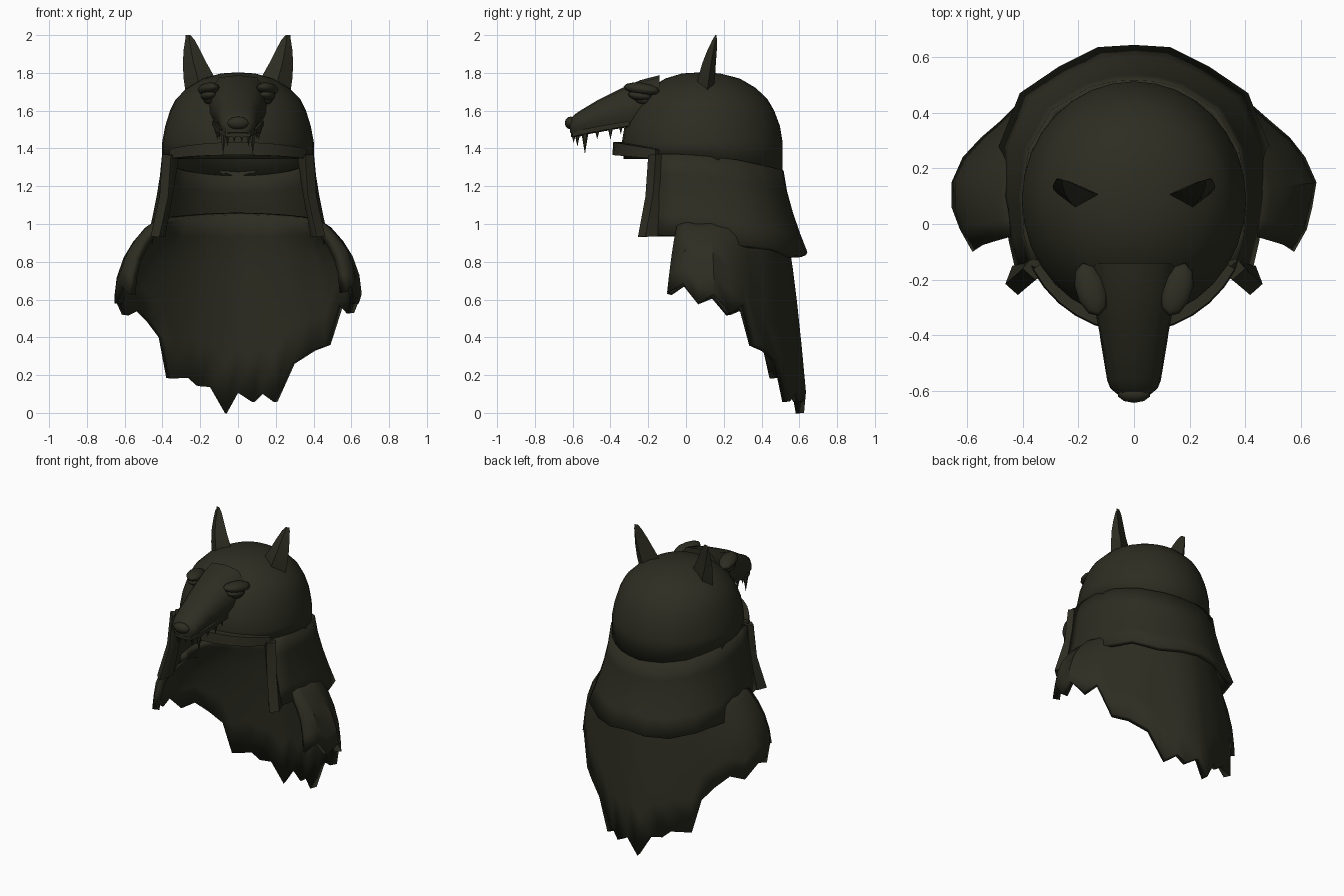
import bpy, bmesh, math
from mathutils import Vector

if "Cube" in bpy.data.objects:
    bpy.data.objects.remove(bpy.data.objects["Cube"])

hide = bpy.data.materials.new("dark_olive_hide")
hide.diffuse_color = (0.026, 0.026, 0.016, 1)
hide.use_nodes = True
hide.node_tree.nodes["Principled BSDF"].inputs["Base Color"].default_value = hide.diffuse_color


def finish(ob, thick=0, angle=35):
    ob.data.materials.append(hide)
    if thick:
        m = ob.modifiers.new("thickness", "SOLIDIFY")
        m.thickness, m.offset = thick, -1
    bpy.ops.object.select_all(action="DESELECT")
    bpy.context.view_layer.objects.active = ob
    ob.select_set(True)
    bpy.ops.object.shade_smooth_by_angle(angle=math.radians(angle))
    return ob


def loft(name, rows, closed=False, caps=False, thick=0, angle=35, out=None):
    """Skin a list of point rows; out = centre the faces should look away from."""
    bm = bmesh.new()
    vs = [[bm.verts.new(p) for p in r] for r in rows]
    n = len(rows[0])
    for a, b in zip(vs, vs[1:]):
        for i in range(n if closed else n - 1):
            j = (i + 1) % n
            bm.faces.new((a[i], a[j], b[j], b[i]))
    if caps:
        bm.faces.new(vs[0])
        bm.faces.new(vs[-1])
    bmesh.ops.remove_doubles(bm, verts=bm.verts, dist=0.0005)
    bmesh.ops.recalc_face_normals(bm, faces=bm.faces)
    if out:
        s = sum(f.normal.dot((f.calc_center_median() - Vector(out)) * Vector((1, 1, 0)))
                * f.calc_area() for f in bm.faces)
        if s < 0:
            bmesh.ops.reverse_faces(bm, faces=bm.faces)
    me = bpy.data.meshes.new(name)
    bm.to_mesh(me)
    bm.free()
    ob = bpy.data.objects.new(name, me)
    bpy.context.collection.objects.link(ob)
    return finish(ob, thick, angle)


def ball(name, loc, size, rot=(0, 0, 0), seg=10, rings=6):
    bpy.ops.mesh.primitive_uv_sphere_add(segments=seg, ring_count=rings, location=loc, rotation=rot)
    ob = bpy.context.object
    ob.name, ob.scale = name, size
    return finish(ob)


def mirrored(half):
    """Extend a right-side row, ending on the centre, to the left side."""
    return half + [(-p[0],) + tuple(p[1:]) for p in half[-2::-1]]


# Domed cap: (z, half width, front y, back y); its rim dips at the back
dome = [(1.345, .402, -.33, .512), (1.43, .402, -.34, .512), (1.52, .385, -.325, .497),
        (1.60, .36, -.29, .467), (1.66, .33, -.25, .432), (1.72, .27, -.19, .37),
        (1.77, .185, -.11, .285), (1.797, .09, -.02, .18), (1.803, 0, .08, .08)]
rows = []
for k, (z, rx, yf, yb) in enumerate(dome):
    ring = []
    for i in range(32):
        a = 2 * math.pi * i / 32
        y = (yf + yb) / 2 + math.sin(a) * (yb - yf) / 2
        dip = .09 * max(0, math.sin(a)) if k == 0 else 0
        ring.append((rx * math.cos(a), y, z - dip))
    rows.append(ring)
loft("cap_dome", rows, closed=True, thick=.02, out=(0, .08, 1.4))

# Neck guard hanging round the sides and back
top = mirrored([(.365, -.16, 1.37), (.396, -.04, 1.37), (.403, .10, 1.36), (.378, .27, 1.34),
                (.295, .41, 1.31), (.16, .492, 1.29), (.07, .513, 1.285), (0, .517, 1.28)])
low = mirrored([(.42, -.19, .94), (.45, -.06, .94), (.475, .10, .94), (.485, .28, .89),
                (.41, .47, .87), (.27, .565, .83), (.13, .635, .835), (0, .643, .85)])
rows = [[(a[0] + (b[0] - a[0]) * t ** 1.4, a[1] + (b[1] - a[1]) * t ** 1.4, a[2] + (b[2] - a[2]) * t)
         for a, b in zip(top, low)] for t in (0, .25, .5, .75, 1)]
loft("neck_guard", rows, thick=.03, out=(0, .1, 1.1))

# Brim band across the brow
rows = []
for i in range(13):
    a = math.pi * (1.17 + .66 * i / 12)
    c, s = math.cos(a), math.sin(a)
    f = max(0, (-s - .5) / .5)
    z0, z1 = 1.345 + .02 * f, 1.395 + .038 * f
    rows.append([(.36 * c, .07 + .385 * s, z0), (.425 * c, .07 + .46 * s, z0),
                 (.42 * c, .07 + .455 * s, z1), (.36 * c, .07 + .385 * s, z1)])
loft("brim", rows, closed=True, caps=True)

# Cheek strips edging the face opening
for sx, side in ((1, "right"), (-1, "left")):
    rows = []
    for z, x0, x1, y0, y1 in ((1.37, .31, .40, -.20, -.13), (1.15, .345, .415, -.215, -.14),
                              (.935, .385, .462, -.255, -.15)):
        rows.append([(sx * (x0 + .01), y0 + .025, z), (sx * (x1 - .045), y0, z - .005),
                     (sx * x1, y0 + .04, z), (sx * (x1 - .025), y1, z), (sx * x0, y1, z)])
    loft("cheek_strip_" + side, rows, closed=True, caps=True)

# Ragged cape: hem points run from right front round to left front
hem = [(.575, -.10, .64), (.62, -.02, .69), (.64, .06, .58), (.655, .15, .63), (.615, .24, .53),
       (.56, .31, .58), (.49, .37, .36), (.41, .44, .33), (.30, .51, .26), (.21, .55, .06),
       (.14, .59, .11), (.09, .61, .06), (0, .635, .11), (-.07, .625, 0), (-.15, .60, .14),
       (-.22, .57, .145), (-.27, .55, .19), (-.38, .48, .185), (-.42, .43, .40),
       (-.48, .37, .48), (-.55, .31, .55), (-.615, .24, .52), (-.655, .15, .61),
       (-.655, .06, .58), (-.625, -.02, .68), (-.58, -.10, .63)]
rows = []
for t in (0, .12, .3, .5, .75, 1):
    row = []
    for x, y, z in hem:
        a = math.atan2(y - .1, x)
        side = abs(math.cos(a)) ** 2
        tx, ty, tz = .42 * math.cos(a), .1 + .40 * math.sin(a), 1.06 - .03 * side
        bulge = 1 + .06 * side * math.sin(math.pi * t)
        w = t ** .62
        row.append(((tx + (x - tx) * w) * bulge, ty + (y - ty) * w, tz + (z - tz) * t))
    rows.append(row)
loft("cape", rows, thick=.045, out=(0, .1, .6))

# Snout: (y, half width, bottom z, top z)
rows = []
for y, w, z0, z1 in ((-.14, .165, 1.54, 1.788), (-.24, .152, 1.52, 1.762), (-.35, .132, 1.51, 1.715),
                     (-.46, .11, 1.50, 1.66), (-.56, .097, 1.485, 1.60), (-.59, .085, 1.475, 1.58),
                     (-.615, .055, 1.485, 1.55)):
    h = z1 - z0
    rows.append(mirrored([(0, y, z0), (.8 * w, y, z0), (w, y, z0 + .3 * h), (.95 * w, y, z0 + .65 * h),
                          (.6 * w, y, z0 + .95 * h), (0, y, z1)])[:-1])
loft("snout", rows, closed=True, caps=True, angle=45)
ball("nose", (0, -.61, 1.535), (.06, .032, .034))

# Upper lip flange under the snout
lip = mirrored([(.135, -.30, 1.52), (.12, -.42, 1.50), (.10, -.54, 1.478), (.065, -.60, 1.462),
                (0, -.61, 1.46)])
rows = [[(x, y, z + .025) for x, y, z in lip], lip, [(x * .7, y + .035, z) for x, y, z in lip],
        [(x * .7, y + .035, z + .025) for x, y, z in lip]]
loft("upper_lip", rows + rows[:1])


def tooth(name, x, y, z, length, r):
    bpy.ops.mesh.primitive_cone_add(vertices=6, radius1=r, radius2=0, depth=length,
                                    location=(x, y, z - length / 2), rotation=(math.pi, 0, 0))
    bpy.context.object.name = name
    finish(bpy.context.object)


for sx, side in ((1, "right"), (-1, "left")):
    # Teeth along each side
    for k, (x, y, z, l, r) in enumerate(((.02, -.595, 1.475, .045, .012), (.055, -.575, 1.475, .065, .014),
                                         (.078, -.535, 1.485, .115, .019), (.10, -.47, 1.50, .05, .014),
                                         (.11, -.40, 1.51, .065, .014), (.12, -.345, 1.525, .05, .012))):
        tooth(f"tooth_{side}_{k}", sx * x, y, z, l, r)
    # Brow and eye
    tilt = (-.12, 0, sx * -.3)
    ball("brow_" + side, (sx * .155, -.235, 1.715), (.055, .10, .033), tilt)
    ball("eye_" + side, (sx * .155, -.245, 1.68), (.042, .065, .027), tilt)
    ball("eye_bag_" + side, (sx * .155, -.23, 1.66), (.026, .045, .025), tilt)
    # Pointed ear, widest and thickest low down: (z, inner x, outer x, y, half depth)
    rows = []
    for z, x0, x1, y, d in ((1.68, .11, .275, .095, .045), (1.77, .12, .288, .108, .045),
                            (1.85, .165, .292, .122, .036), (1.92, .20, .288, .138, .025),
                            (1.975, .23, .28, .152, .012), (2.0, .252, .262, .158, .003)):
        m = x0 + (x1 - x0) * .55
        rows.append([(sx * x0, y - d * .1, z), (sx * m, y - d, z), (sx * x1, y + d * .3, z),
                     (sx * (m + .02), y + d, z)])
    loft("ear_" + side, rows, closed=True, caps=True)
